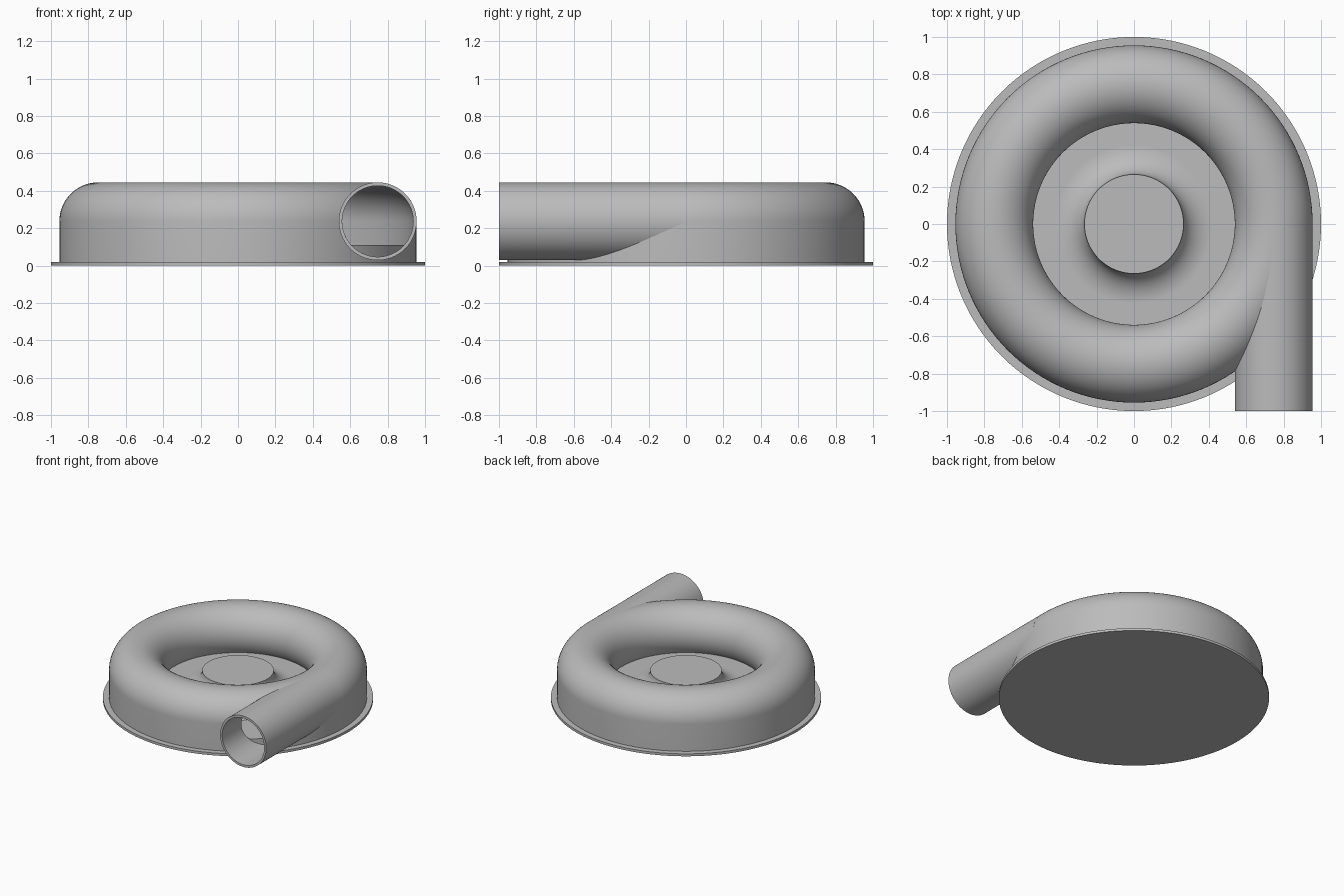
import bpy, bmesh, math
from mathutils import Matrix

if "Cube" in bpy.data.objects:
    bpy.data.objects.remove(bpy.data.objects["Cube"])

RING, TUBE, WALL, MID, FLOOR, PLATE = 0.747, 0.208, 0.018, 0.237, 0.11, 0.02
STEPS = 128

grey = bpy.data.materials.new("plain_grey")
grey.use_nodes = True
grey.diffuse_color = (0.5, 0.5, 0.5, 1)
grey.node_tree.nodes["Principled BSDF"].inputs["Base Color"].default_value = grey.diffuse_color


def finish(name, bm):
    bmesh.ops.remove_doubles(bm, verts=bm.verts, dist=1e-5)
    bmesh.ops.recalc_face_normals(bm, faces=bm.faces)
    mesh = bpy.data.meshes.new(name)
    bm.to_mesh(mesh)
    bm.free()
    mesh.materials.append(grey)
    obj = bpy.data.objects.new(name, mesh)
    bpy.context.collection.objects.link(obj)
    return obj


def lathe(name, profile, closed=True):
    """Turn a list of (radius, height) points around the z axis."""
    bm = bmesh.new()
    verts = [bm.verts.new((r, 0, z)) for r, z in profile]
    pairs = list(zip(verts, verts[1:])) + ([(verts[-1], verts[0])] if closed else [])
    edges = [bm.edges.new(p) for p in pairs]
    bmesh.ops.spin(bm, geom=verts + edges, cent=(0, 0, 0), axis=(0, 0, 1),
                   angle=math.tau, steps=STEPS, use_duplicate=False)
    return finish(name, bm)


def arc(cx, cz, rx, rz, start, end, n=32):
    angles = [math.radians(start + (end - start) * i / n) for i in range(n + 1)]
    return [(cx + rx * math.cos(a), cz + rz * math.sin(a)) for a in angles]


def along_y(obj, x, z):
    obj.data.transform(Matrix.Translation((x, 0, z)) @ Matrix.Rotation(math.pi / 2, 4, "X"))
    return obj


def cut(obj, cutter):
    mod = obj.modifiers.new("opening", "BOOLEAN")
    mod.operation, mod.solver, mod.object = "DIFFERENCE", "EXACT", cutter
    bpy.context.view_layer.objects.active = obj
    bpy.ops.object.modifier_apply(modifier=mod.name)


def section(radius):
    """Rounded spiral section: straight outer wall, inner side curling to the floor."""
    low = 180 + math.degrees(math.asin((MID - FLOOR) / radius))
    return [(RING + radius, PLATE)] + arc(RING, MID, radius, radius, 0, low, 48)


# Base plate
base_plate = lathe("base_plate", [(0, 0), (1, 0), (1, PLATE), (0, PLATE)], False)

# Raised floor with the flared hub in the middle
hub = arc(0.425, MID, 0.16, MID - FLOOR, 180, 270, 20)
floor_and_hub = lathe("floor_and_hub", [(0, MID)] + hub +
                      [(0.94, FLOOR), (0.94, 0.01), (0, 0.01)], False)

# Hollow ring housing
bore = TUBE - WALL
housing = lathe("ring_housing", section(TUBE) + section(bore)[::-1])

# Tangential outlet pipe
pipe = along_y(lathe("outlet_pipe", [(TUBE, 0.02), (TUBE, 1), (bore, 1), (bore, 0.02)]), RING, MID)

# Open the pipe and the ring into each other
pipe_void = along_y(lathe("pipe_void", [(0, 0.03), (bore, 0.03), (bore, 1.1), (0, 1.1)], False), RING, MID)
ring_void = lathe("ring_void", section(bore) + [(RING, PLATE)])
cut(housing, pipe_void)
cut(pipe, ring_void)
for helper in (pipe_void, ring_void):
    bpy.data.objects.remove(helper)

# Smooth shading with crisp rims
for obj in (base_plate, floor_and_hub, housing, pipe):
    bpy.ops.object.select_all(action="DESELECT")
    obj.select_set(True)
    bpy.context.view_layer.objects.active = obj
    bpy.ops.object.shade_smooth_by_angle(angle=math.radians(30))
